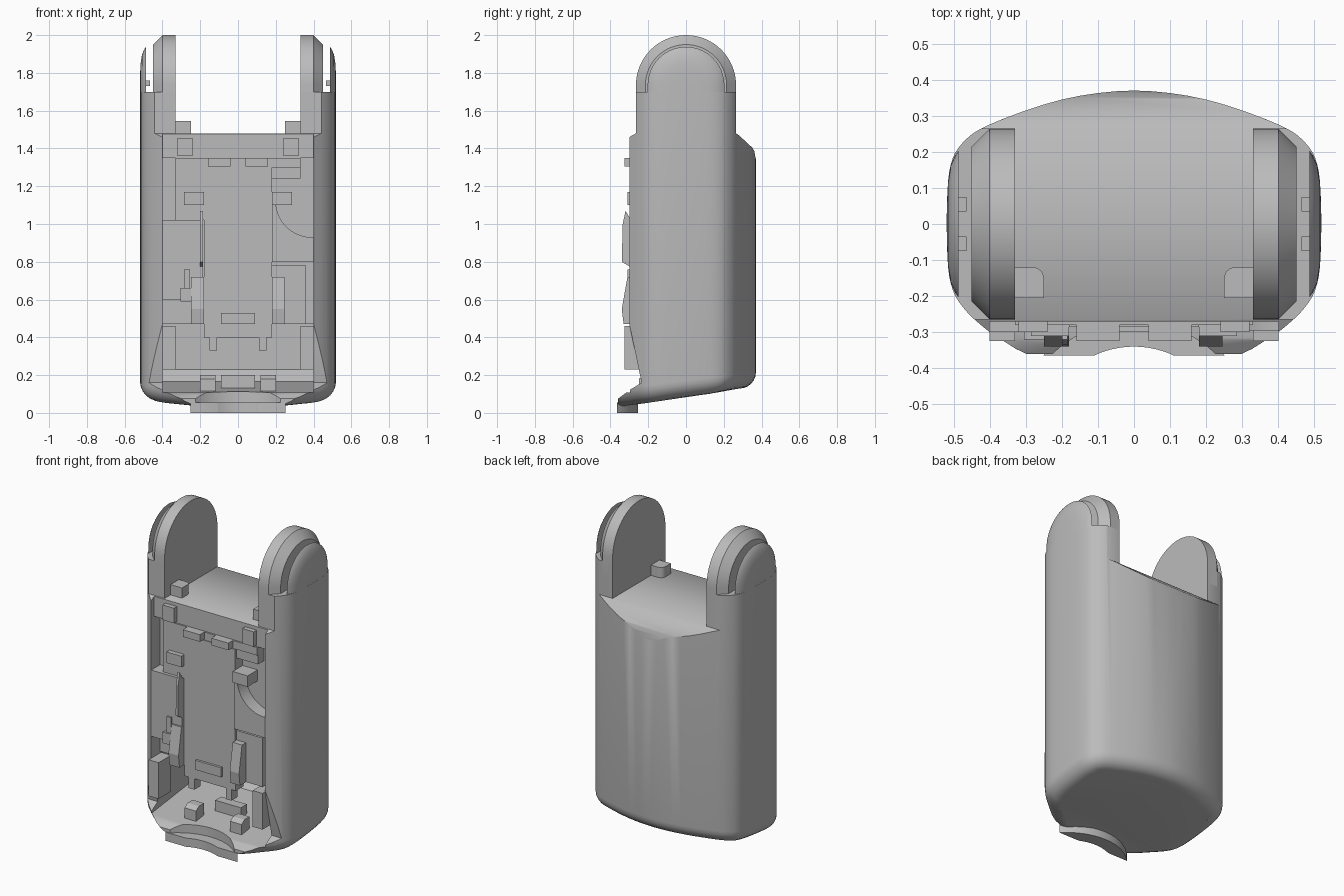
import bpy, bmesh, math
from mathutils import Vector

old = bpy.data.objects.get("Cube")
if old:
    bpy.data.objects.remove(old, do_unlink=True)

grey = bpy.data.materials.new("mid_grey")
grey.use_nodes = True
GREY = (0.5, 0.5, 0.5, 1)
grey.diffuse_color = GREY
grey.node_tree.nodes["Principled BSDF"].inputs["Base Color"].default_value = GREY


def finish(name, bm):
    """Turn a bmesh into a named object."""
    bmesh.ops.recalc_face_normals(bm, faces=bm.faces)
    mesh = bpy.data.meshes.new(name)
    bm.to_mesh(mesh)
    bm.free()
    mesh.materials.append(grey)
    ob = bpy.data.objects.new(name, mesh)
    bpy.context.collection.objects.link(ob)
    return ob


def smooth(ob, degrees=35):
    bpy.ops.object.select_all(action="DESELECT")
    ob.select_set(True)
    bpy.context.view_layer.objects.active = ob
    bpy.ops.object.shade_smooth_by_angle(angle=math.radians(degrees))


def loft(name, outlines):
    """Skin a closed solid through rings of 3D points."""
    bm = bmesh.new()
    rings = [[bm.verts.new(p) for p in outline] for outline in outlines]
    bm.faces.new(rings[0])
    bm.faces.new(rings[-1])
    for a, b in zip(rings, rings[1:]):
        for i in range(len(a)):
            j = (i + 1) % len(a)
            bm.faces.new((a[i], a[j], b[j], b[i]))
    return finish(name, bm)


def prism(name, points, lo, hi, axis):
    """Extrude a 2D outline along an axis; outline is (y,z), (x,z) or (x,y)."""
    def place(p, t):
        v = list(p)
        v.insert("xyz".index(axis), t)
        return v
    return loft(name, [[place(p, t) for p in points] for t in (lo, hi)])


def box(name, x, y, z):
    return prism(name, [(x[0], y[0]), (x[1], y[0]), (x[1], y[1]), (x[0], y[1])], *z, "z")


def mirrored_box(name, x, y, z):
    box("left_" + name, x, y, z)
    box("right_" + name, (-x[1], -x[0]), y, z)


def boolean(ob, cutter, operation="DIFFERENCE"):
    """Apply a boolean and throw the cutter away."""
    mod = ob.modifiers.new("cut", "BOOLEAN")
    mod.operation, mod.solver, mod.object = operation, "EXACT", cutter
    cutter.hide_render = True
    graph = bpy.context.evaluated_depsgraph_get()
    mesh = bpy.data.meshes.new_from_object(ob.evaluated_get(graph))
    ob.modifiers.clear()
    ob.data = mesh
    bpy.data.objects.remove(cutter, do_unlink=True)


def arc(cx, cy, r, a0, a1, n=24):
    angles = [math.radians(a0 + (a1 - a0) * i / n) for i in range(n + 1)]
    return [(cx + r * math.cos(a), cy + r * math.sin(a)) for a in angles]


def smooth_path(keys, steps=4):
    """Catmull-Rom curve through the key points."""
    pts = [Vector(k) for k in keys]
    out = []
    for i in range(1, len(pts) - 2):
        a, b, c, d = pts[i - 1:i + 3]
        for s in range(steps):
            t = s / steps
            out.append(0.5 * (2 * b + (c - a) * t + (2 * a - 5 * b + 4 * c - d) * t * t
                              + (3 * b - a - 3 * c + d) * t ** 3))
    out.append(pts[-2])
    return [tuple(p) for p in out]


def bottom_z(y):
    return 0.085 + 0.12 * y


# Outer body: rounded plan with a sloping, rounded underside
half = smooth_path([(-0.2, 0.35), (0, 0.37), (0.2, 0.345), (0.4, 0.276), (0.475, 0.225),
                    (0.508, 0.165), (0.518, 0.07), (0.518, -0.07), (0.508, -0.165),
                    (0.475, -0.23), (0.4, -0.3), (0.25, -0.41), (0, -0.5), (-0.25, -0.41)])
plan = half + [(-x, y) for x, y in half[-2:0:-1]]
body = prism("outer_body", plan, 0, 2, "z")
bm = bmesh.new()
bm.from_mesh(body.data)
for v in bm.verts:
    if v.co.z < 0.5:
        v.co.z = bottom_z(v.co.y)
rim = [e for e in bm.edges if all(v.co.z < 0.5 for v in e.verts)]
bmesh.ops.bevel(bm, geom=rim, offset=0.085, segments=6, profile=0.5, affect="EDGES")
bm.to_mesh(body.data)
bm.free()

# Side silhouette with the broken front rim and the chamfered back shoulder
side = [(-0.36, -0.1), (-0.36, 0.075), (-0.3, 0.12), (-0.235, 0.16), (-0.3, 0.47), (-0.3, 1.46),
        (-0.265, 1.48), (-0.265, 1.7), (0.265, 1.7), (0.265, 1.48), (0.28, 1.47),
        (0.35, 1.405), (0.362, 1.385), (0.368, 1.35), (0.39, 1.3), (0.39, -0.1)]
boolean(body, prism("silhouette", side, -1, 1, "x"), "INTERSECT")

# Slot between the arms, front shelf, hollow inside and bottom notch
boolean(body, box("slot", (-0.33, 0.33), (-1, 1), (1.48, 3)))
boolean(body, box("shelf_cut", (-0.4, 0.4), (-0.6, -0.27), (1.3, 1.485)))
hollow = [(-0.7, bottom_z(-0.7) + 0.06), (0.18, bottom_z(0.18) + 0.06), (0.24, 0.23),
          (0.24, 1.35), (-0.7, 1.35)]
boolean(body, prism("hollow", hollow, -0.4, 0.4, "x"))
boolean(body, prism("notch", arc(0, -0.6, 0.33, 0, 360, 48)[:-1], -1, 0.14, "z"))
smooth(body)

# Collar lip under the front edge
collar = arc(0, -0.6, 0.345, 43, 137) + arc(0, -0.6, 0.26, 115, 65)
smooth(prism("collar_lip", collar, 0, 0.055, "z"))


def stadium(x, r, base):
    outline = [(r, base)] + arc(0, 1.735, r, 0, 180, 32) + [(-r, base)]
    return [(x, y, z) for y, z in outline]


# Round-topped arms: chamfered inner plate plus a domed outer cap
for sign, label in ((1, "left"), (-1, "right")):
    plate = [(0.33, 0.265), (0.4, 0.265), (0.45, 0.215)]
    smooth(loft(label + "_arm_plate", [stadium(sign * x, r, 1.6) for x, r in plate]), 30)
    dome = [(0.487, 0.203), (0.496, 0.19), (0.508, 0.163), (0.515, 0.12), (0.518, 0.07)]
    smooth(loft(label + "_arm_cap", [stadium(sign * x, r, 1.695) for x, r in dome]), 40)
    for y in (-0.055, 0.055):
        pin = sorted((sign * 0.465, sign * 0.49))
        box(label + "_groove_pin", pin, (y - 0.02, y + 0.02), (1.73, 1.76))

# Inner chassis
box("chassis_back", (-0.4, 0.4), (-0.21, 0.1), (0.47, 1.35))
box("centre_panel", (-0.18, 0.18), (-0.285, -0.2), (0.47, 1.3))
box("top_rail", (-0.33, 0.33), (-0.28, -0.2), (1.3, 1.35))
mirrored_box("top_catch", (0.04, 0.16), (-0.325, -0.26), (1.305, 1.35))
box("upper_side_block", (-0.33, -0.18), (-0.28, -0.2), (1.02, 1.3))
box("upper_side_rib", (0.18, 0.33), (-0.27, -0.2), (1.24, 1.3))
box("side_cover", (-0.4, -0.185), (-0.3, -0.2), (0.6, 1.02))
bulge = [(-0.29, 0.77), (-0.34, 0.8), (-0.335, 1.0), (-0.32, 1.07), (-0.29, 1.02)]
prism("cover_bulge", bulge, -0.2, -0.185, "x")
ledge = [(0.18, 0.8), (0.4, 0.8), (0.4, 0.93)] + arc(0.39, 1.12, 0.19, 270, 180, 10) + [(0.18, 1.12)]
smooth(prism("curved_ledge", ledge, -0.295, -0.2, "y"))
box("lower_cover", (0.18, 0.36), (-0.27, -0.2), (0.47, 0.78))
mirrored_box("boss", (0.18, 0.285), (-0.31, -0.2), (1.1, 1.17))
bracket = [(-0.2, 0.47), (-0.33, 0.47), (-0.34, 0.55), (-0.31, 0.72), (-0.2, 0.72)]
for lo, hi in ((-0.25, -0.18), (0.18, 0.245)):
    prism("bracket", bracket, lo, hi, "x")
box("side_latch", (-0.305, -0.24), (-0.32, -0.2), (0.59, 0.66))
box("latch_stem", (-0.285, -0.255), (-0.31, -0.2), (0.66, 0.76))
box("lower_bridge", (-0.18, 0.18), (-0.28, -0.2), (0.4, 0.47))
box("bridge_hook", (-0.09, 0.09), (-0.3, -0.27), (0.47, 0.53))
mirrored_box("bridge_leg", (0.11, 0.15), (-0.28, -0.22), (0.33, 0.42))
mirrored_box("corner_plate", (0.33, 0.4), (-0.325, -0.2), (0.23, 0.46))

# Floor nubs, shelf clips and deck tabs
nub = [(-0.25, 0.09), (-0.25, 0.18), (-0.22, 0.2), (-0.17, 0.2), (-0.17, 0.09)]
for lo, hi in ((-0.2, -0.12), (0.12, 0.2)):
    prism("floor_nub", nub, lo, hi, "x")
box("floor_catch", (-0.09, 0.09), (-0.1, -0.04), (0.1, 0.2))
mirrored_box("shelf_clip", (0.24, 0.32), (-0.3, -0.25), (1.36, 1.455))
tab = [(0.34, -0.205), (0.25, -0.205)] + arc(0.28, -0.15, 0.03, 180, 90, 6) + [(0.34, -0.12)]
for sign in (1, -1):
    prism("deck_tab", [(sign * x, y) for x, y in tab], 1.47, 1.545, "z")
